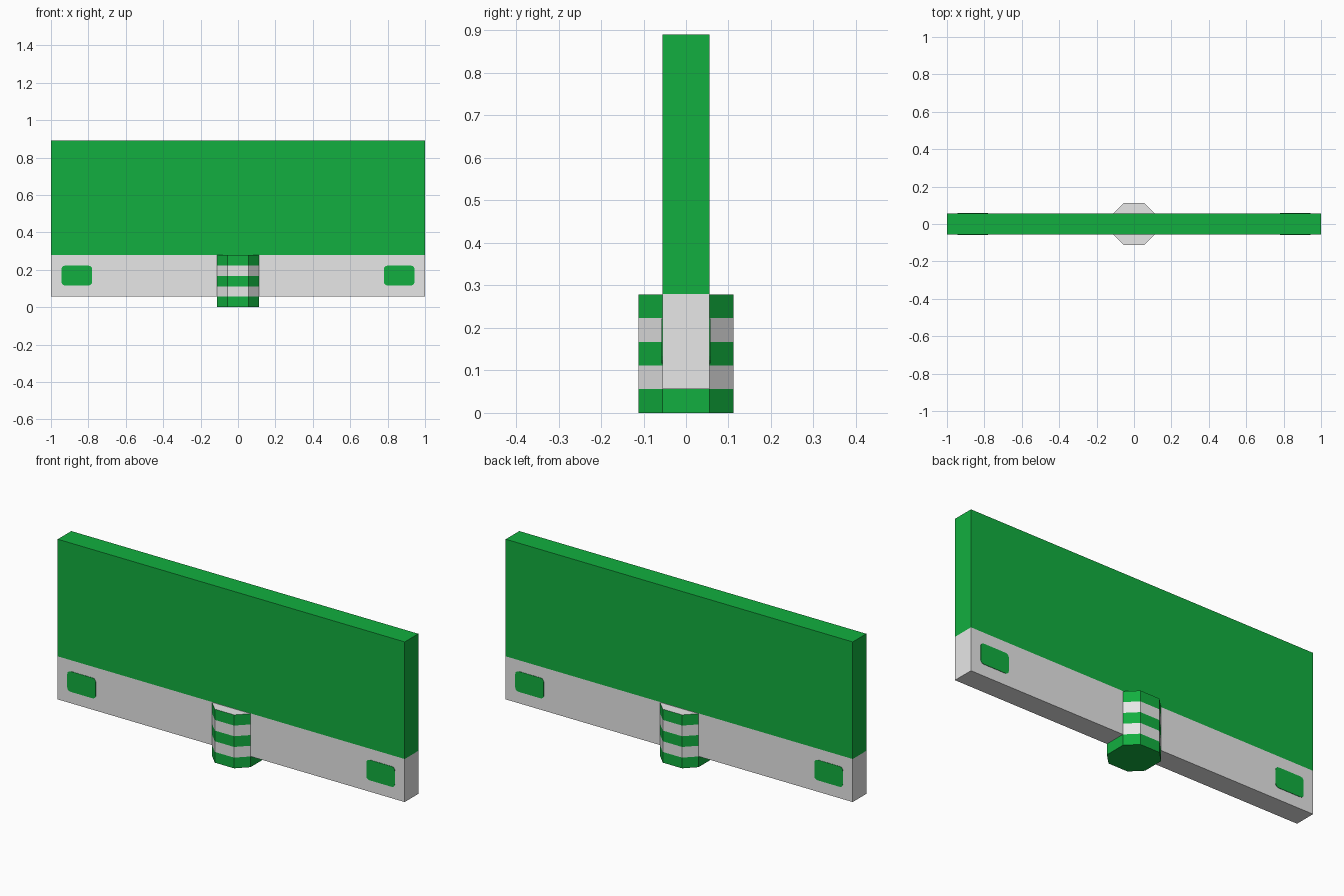
import bpy, bmesh, math

if "Cube" in bpy.data.objects:
    bpy.data.objects.remove(bpy.data.objects["Cube"])


def material(name, rgb):
    m = bpy.data.materials.new(name)
    m.diffuse_color = (*rgb, 1.0)
    m.use_nodes = True
    m.node_tree.nodes["Principled BSDF"].inputs["Base Color"].default_value = m.diffuse_color
    return m


WHITE = material("white", (0.8, 0.8, 0.8))
GREEN = material("green", (0.006, 0.43, 0.05))


def finish(name, bm):
    bmesh.ops.recalc_face_normals(bm, faces=bm.faces)
    mesh = bpy.data.meshes.new(name)
    bm.to_mesh(mesh)
    bm.free()
    for m in (WHITE, GREEN):
        mesh.materials.append(m)
    obj = bpy.data.objects.new(name, mesh)
    bpy.context.collection.objects.link(obj)
    return obj


def banded_prism(name, outline, levels, colours, bottom, top):
    """Stack one outline at several heights, with one colour per band."""
    bm = bmesh.new()
    rings = [[bm.verts.new((x, y, z)) for x, y in outline] for z in levels]
    n = len(outline)
    for low, high, colour in zip(rings, rings[1:], colours):
        for i in range(n):
            j = (i + 1) % n
            bm.faces.new((low[i], low[j], high[j], high[i])).material_index = colour
    bm.faces.new(rings[0][::-1]).material_index = bottom
    bm.faces.new(rings[-1]).material_index = top
    return finish(name, bm)


# Upright panel: white lower strip, green above
T = 0.0557
banded_prism("panel", [(-1, -T), (1, -T), (1, T), (-1, T)],
             [0.0557, 0.28, 0.89], [0, 1], 0, 1)

# Octagonal striped post through the middle of the lower edge
A, B = 0.1114, 0.0557
octagon = [(-B, -A), (B, -A), (A, -B), (A, B), (B, A), (-B, A), (-A, B), (-A, -B)]
banded_prism("post", octagon, [0.0557 * i for i in range(6)], [1, 0, 1, 0, 1], 1, 0)


# Rounded green patches near both ends, on front and back
def patch(name, cx, cy):
    w, h, r, d = 0.082, 0.053, 0.018, 0.002
    bm = bmesh.new()
    pts = []
    for k, (sx, sz) in enumerate(((1, 1), (-1, 1), (-1, -1), (1, -1))):
        for s in range(4):
            a = math.pi / 2 * (k + s / 3)
            pts.append((cx + sx * (w - r) + r * math.cos(a),
                        0.169 + sz * (h - r) + r * math.sin(a)))
    face = bm.faces.new([bm.verts.new((x, cy - d, z)) for x, z in pts])
    solid = bmesh.ops.extrude_face_region(bm, geom=[face])
    for v in solid["geom"]:
        if isinstance(v, bmesh.types.BMVert):
            v.co.y += 2 * d
    for f in bm.faces:
        f.material_index = 1
    finish(name, bm)


for side, x in (("left", -0.862), ("right", 0.862)):
    for face, y in (("front", -T), ("back", T)):
        patch(f"{face}_{side}_patch", x, y)
